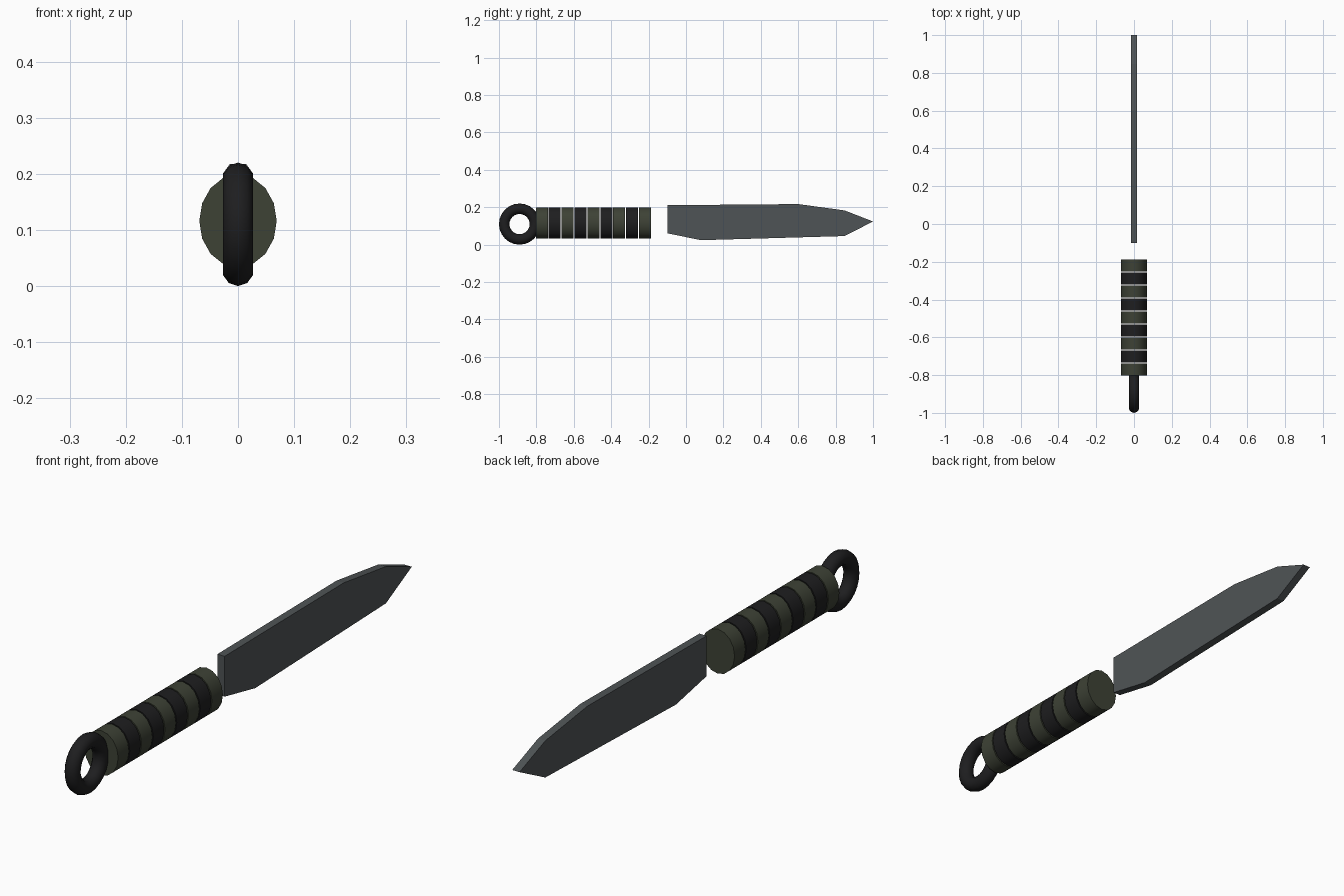
import bpy, bmesh, math

if "Cube" in bpy.data.objects:
    bpy.data.objects.remove(bpy.data.objects["Cube"])


def mat(name, rgb):
    m = bpy.data.materials.new(name)
    m.diffuse_color = (*rgb, 1)
    m.use_nodes = True
    m.node_tree.nodes["Principled BSDF"].inputs["Base Color"].default_value = m.diffuse_color
    return m


STEEL = mat("grey steel", (0.078, 0.088, 0.092))
BLACK = mat("black", (0.013, 0.013, 0.014))
GREEN = mat("olive green", (0.047, 0.054, 0.036))


def finish(name, material):
    ob = bpy.context.object
    ob.name = name
    ob.data.materials.append(material)
    bpy.ops.object.transform_apply(location=False, rotation=True, scale=True)
    return ob


# Blade: side profile (y, z) extruded across x
profile = [(-0.1, 0.211), (0.60, 0.217), (0.848, 0.183), (1.0, 0.124),
           (0.848, 0.046), (0.08, 0.024), (-0.1, 0.061)]
HALF = 0.015
bm = bmesh.new()
face = bm.faces.new([bm.verts.new((-HALF, y, z)) for y, z in profile])
ext = bmesh.ops.extrude_face_region(bm, geom=[face])
bmesh.ops.translate(bm, vec=(2 * HALF, 0, 0),
                    verts=[v for v in ext["geom"] if isinstance(v, bmesh.types.BMVert)])
bmesh.ops.recalc_face_normals(bm, faces=bm.faces)
mesh = bpy.data.meshes.new("blade")
bm.to_mesh(mesh)
bm.free()
mesh.materials.append(STEEL)
bpy.context.collection.objects.link(bpy.data.objects.new("blade", mesh))

# Grip: nine oval discs in alternating colours with thin gaps
START, PITCH, DEPTH = -0.187, 0.069, 0.064
for i in range(9):
    y = START - DEPTH / 2 - i * PITCH
    bpy.ops.mesh.primitive_cylinder_add(vertices=16, radius=1, depth=DEPTH,
                                        location=(0, y, 0.116),
                                        rotation=(math.pi / 2, 0, 0))
    bpy.context.object.scale = (0.069, 0.083, 1)
    finish(f"grip_ring_{i + 1}", BLACK if i % 2 else GREEN)
    bpy.ops.object.shade_smooth_by_angle(angle=math.radians(35))

# Pommel ring
bpy.ops.mesh.primitive_torus_add(major_segments=24, minor_segments=10,
                                 major_radius=0.082, minor_radius=0.028,
                                 location=(0, -0.89, 0.11),
                                 rotation=(0, math.pi / 2, 0))
finish("pommel_ring", BLACK)
bpy.ops.object.shade_smooth()
